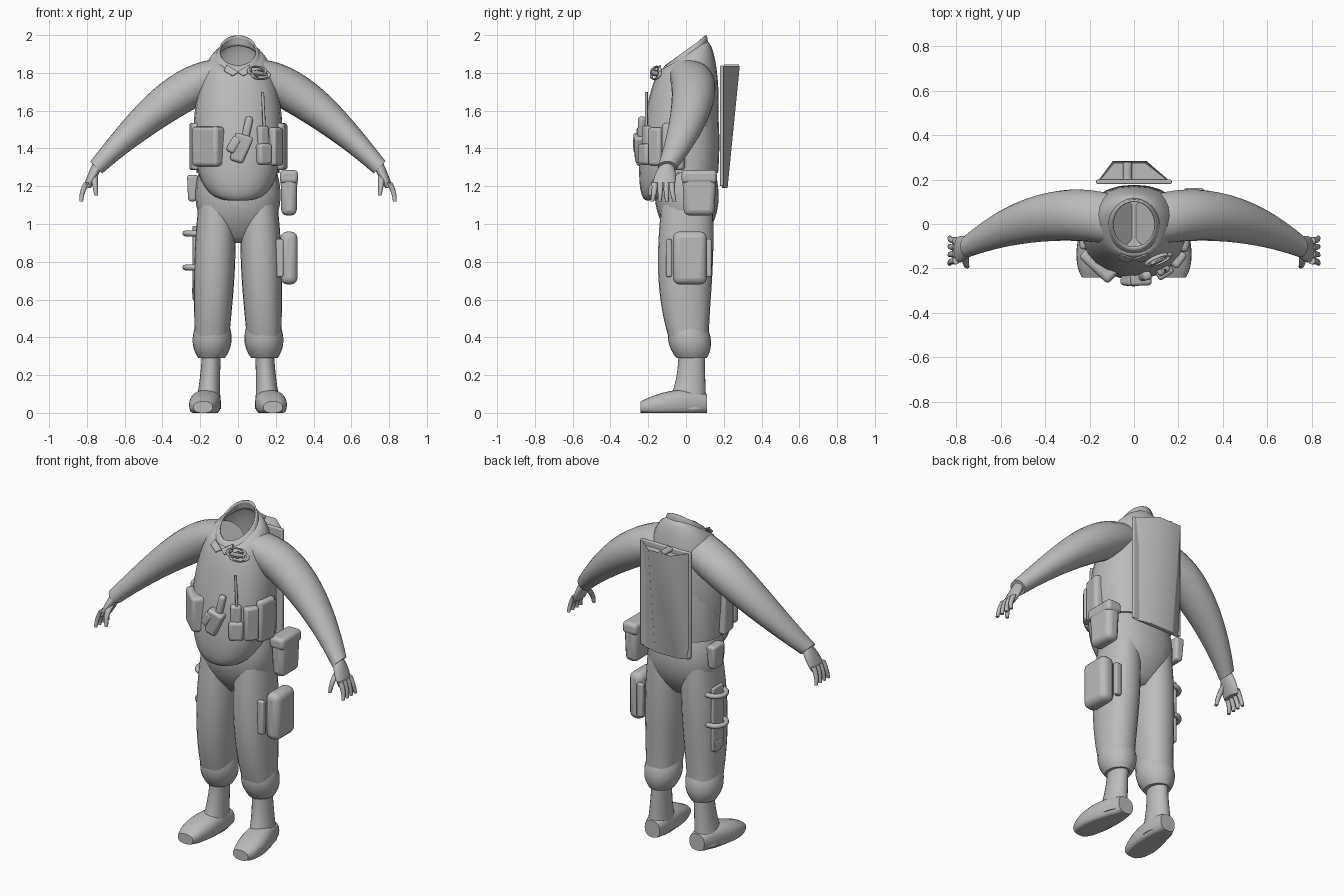
import bpy, bmesh, math
from mathutils import Vector, Euler, Matrix

X, Y, Z = Vector((1, 0, 0)), Vector((0, 1, 0)), Vector((0, 0, 1))

cube = bpy.data.objects.get("Cube")
if cube:
    bpy.data.objects.remove(cube)

grey = bpy.data.materials.new("plain_grey")
grey.use_nodes = True
grey.diffuse_color = (0.5, 0.5, 0.5, 1)
grey.node_tree.nodes["Principled BSDF"].inputs["Base Color"].default_value = grey.diffuse_color


def dress(ob):
    """Give an object the material and smooth shading with sharp edges kept."""
    ob.data.materials.append(grey)
    bpy.ops.object.select_all(action='DESELECT')
    ob.select_set(True)
    bpy.context.view_layer.objects.active = ob
    bpy.ops.object.shade_smooth_by_angle(angle=math.radians(50))


def finish(name, bm, bevel=0, thickness=0):
    bmesh.ops.recalc_face_normals(bm, faces=bm.faces)
    mesh = bpy.data.meshes.new(name)
    bm.to_mesh(mesh)
    bm.free()
    ob = bpy.data.objects.new(name, mesh)
    bpy.context.collection.objects.link(ob)
    if thickness:
        ob.modifiers.new("Thickness", 'SOLIDIFY').thickness = thickness
    if bevel:
        modifier = ob.modifiers.new("Bevel", 'BEVEL')
        modifier.width, modifier.segments = bevel, 3
    dress(ob)


def bezier(points, t):
    """Point on the curve steered by any number of control points."""
    points = [Vector(p).to_3d() for p in points]
    while len(points) > 1:
        points = [a.lerp(b, t) for a, b in zip(points, points[1:])]
    return points[0]


def sweep(name, spine, radii, u=X, v=Y, mirror=1, steps=12, sides=24, power=1.0, caps=True, thickness=0):
    """Skin ovals along a curve; radii hold the half sizes along u and v, and a slope."""
    bm = bmesh.new()
    loops = []
    for step in range(steps + 1):
        centre, size = bezier(spine, step / steps), bezier(radii, step / steps)
        loop = []
        for side in range(sides):
            angle = math.tau * side / sides
            c, s = (math.copysign(abs(w) ** power, w) for w in (math.cos(angle), math.sin(angle)))
            p = centre + u * size.x * c + (v + Z * size.z) * size.y * s
            loop.append(bm.verts.new((p.x * mirror, p.y, max(p.z, 0))))
        loops.append(loop)
    for low, high in zip(loops, loops[1:]):
        for i in range(sides):
            bm.faces.new((low[i - 1], low[i], high[i], high[i - 1]))
    if caps:
        bm.faces.new(loops[0])
        bm.faces.new(loops[-1])
    finish(name, bm, thickness=thickness)


def box(name, at, size, turn=(0, 0, 0), taper=1.0, bevel=0.015):
    """Bevelled box; taper scales its lower face."""
    bm = bmesh.new()
    bmesh.ops.create_cube(bm, size=1)
    for vert in bm.verts:
        if vert.co.z < 0:
            vert.co.xy *= taper
        vert.co *= Vector(size)
    spin = Euler([math.radians(a) for a in turn]).to_matrix().to_4x4()
    bm.transform(Matrix.Translation(at) @ spin)
    finish(name, bm, bevel)


def belt_box(name, around, width, height, depth=0.08, z=1.41, roll=0, **options):
    """Box set on the belly, so many degrees round from the front."""
    angle = math.radians(around)
    at = (math.sin(angle) * 0.23, -math.cos(angle) * 0.22 - 0.02, z)
    box(name, at, (width, depth, height), turn=(0, roll, around), **options)


def hoop(name, at, radius, tube, turn=(0, 0, 0), squash=1.0):
    bpy.ops.mesh.primitive_torus_add(
        location=at, rotation=[math.radians(a) for a in turn], major_radius=radius,
        minor_radius=tube, major_segments=24, minor_segments=8)
    ob = bpy.context.object
    ob.name, ob.scale.y = name, squash
    dress(ob)


# Vest with an overhanging belly, open at the neck, over a jacket with a straight hem
sweep("vest", spine=[(0, -0.12, 1.14), (0, -0.05, 1.1), (0, 0.01, 1.9), (0, -0.01, 1.89)],
      radii=[(0.06, 0.07, 0.2), (0.33, 0.28, 0), (0.24, 0.19, 0), (0.11, 0.12, 0.65)],
      steps=20, power=0.9, caps=False)
sweep("jacket", spine=[(0, 0, 1.27), (0, 0, 1.75)], radii=[(0.22, 0.17), (0.23, 0.19), (0.19, 0.15)], power=0.9)

# Upright collar, cut on a slope, with two front points
sweep("collar", spine=[(0, -0.02, 1.86), (0, 0, 1.92)], radii=[(0.13, 0.14, 0.6), (0.1, 0.11, 0.72)],
      steps=4, caps=False, thickness=0.01)
for mirror in (1, -1):
    box("collar_point", at=(mirror * 0.04, -0.155, 1.81), size=(0.08, 0.01, 0.04),
        turn=(-40, -30 * mirror, 20 * mirror), taper=0.7, bevel=0.004)

# Trouser seat
sweep("trouser_seat", spine=[(0, 0, 1.3), (0, 0.01, 0.9)],
      radii=[(0.2, 0.15), (0.24, 0.18), (0.25, 0.19), (0.1, 0.06)], power=0.9)

# Legs, boots, sleeves and hands on both sides
for mirror, side in ((1, "left"), (-1, "right")):
    sweep(side + "_trouser_leg", mirror=mirror, power=0.9,
          spine=[(0.11, 0.01, 1.25), (0.12, 0, 0.85), (0.13, -0.02, 0.6), (0.14, 0.02, 0.36)],
          radii=[(0.08, 0.12), (0.13, 0.17), (0.1, 0.14), (0.09, 0.1)])
    sweep(side + "_trouser_cuff", mirror=mirror, spine=[(0.135, 0.01, 0.46), (0.14, 0.03, 0.29)],
          radii=[(0.09, 0.1), (0.11, 0.12), (0.11, 0.12), (0.07, 0.08)])
    sweep(side + "_boot_shaft", mirror=mirror, spine=[(0.14, 0.03, 0.32), (0.15, 0.03, 0.15), (0.16, 0, 0.02)],
          radii=[(0.05, 0.07), (0.05, 0.07), (0.07, 0.11)])
    sweep(side + "_boot_foot", mirror=mirror, v=Z, power=0.8,
          spine=[(0.15, 0.11, 0.05), (0.16, 0, 0.06), (0.19, -0.15, 0.04), (0.185, -0.24, 0.03)],
          radii=[(0.05, 0.05), (0.08, 0.09), (0.1, 0.07), (0.05, 0.03)])
    sweep(side + "_sleeve", mirror=mirror, u=(X + Z).normalized(), steps=16,
          spine=[(0.06, 0.01, 1.8), (0.3, 0.08, 1.74), (0.55, 0.02, 1.51), (0.75, -0.1, 1.3)],
          radii=[(0.1, 0.11), (0.14, 0.13), (0.07, 0.1), (0.045, 0.05)])
    sweep(side + "_palm", mirror=mirror, spine=[(0.74, -0.1, 1.32), (0.8, -0.12, 1.19)],
          radii=[(0.03, 0.03), (0.03, 0.07), (0.02, 0.055)])
    for finger, spread in enumerate((-0.045, -0.015, 0.015, 0.045)):
        knuckle = Vector((0.8, spread - 0.12, 1.22))
        middle, tip = knuckle + X * 0.03 - Z * 0.05, knuckle + X * 0.03 + Y * spread * 0.3 - Z * 0.1
        sweep(f"{side}_finger_{finger + 1}", spine=[knuckle, middle, tip], mirror=mirror,
              radii=[(0.017, 0.017), (0.01, 0.01)], steps=4, sides=8)
    sweep(side + "_thumb", spine=[(0.76, -0.12, 1.26), (0.76, -0.19, 1.22), (0.75, -0.19, 1.15)],
          radii=[(0.02, 0.025), (0.01, 0.01)], mirror=mirror, steps=4, sides=8)

# Pouches around the belly
belt_box("right_front_pouch", around=-43, width=0.18, height=0.21, bevel=0.02)
belt_box("right_side_pouch", around=-80, width=0.11, height=0.25, depth=0.05)
belt_box("left_front_pouch", around=54, width=0.08, height=0.2)
belt_box("left_side_pouch", around=78, width=0.12, height=0.25, depth=0.06, bevel=0.02)

# Angled holster with a grip above it
belt_box("belly_holster", around=3, width=0.1, height=0.15, z=1.4, roll=18, taper=0.7)
belt_box("holster_grip", around=12, width=0.04, height=0.14, depth=0.04, z=1.5, roll=12)
belt_box("holster_flap", around=-5, width=0.05, height=0.09, z=1.42, roll=30)

# Radio with its aerial
belt_box("radio_pouch", around=34, width=0.08, height=0.11, z=1.37)
belt_box("radio_body", around=34, width=0.06, height=0.14, depth=0.05, z=1.45)
sweep("radio_aerial", spine=[(0.14, -0.21, 1.5), (0.13, -0.21, 1.7)], radii=[(0.008, 0.008)], sides=8, steps=1)

# Chest clasp of two loops and a bar
for number, offset in enumerate((-0.01, 0.01)):
    hoop(f"chest_clasp_loop_{number + 1}", at=(0.11 + offset, -0.16, 1.8 - offset), radius=0.05,
         tube=0.009, turn=(65, 0, 25), squash=0.5)
box("chest_clasp_bar", at=(0.11, -0.16, 1.8), size=(0.08, 0.02, 0.02), turn=(0, 10, 25), bevel=0.005)

# Back pack: a plate and a wedge that deepens upward, with a sunken top
box("pack_plate", at=(0, 0.19, 1.52), size=(0.34, 0.02, 0.64), bevel=0.006)
bm = bmesh.new()
bmesh.ops.create_cube(bm, size=1)
for vert in bm.verts:
    upper, outer = vert.co.z > 0, vert.co.y > 0
    depth = (0.285 if upper else 0.22) if outer else 0.19
    vert.co = (vert.co.x * (0.15 if outer else 0.33) - 0.02 * outer, depth, 1.84 if upper else 1.19)
top = max(bm.faces, key=lambda face: face.calc_center_median().z)
bmesh.ops.inset_region(bm, faces=[top], thickness=0.012)
bmesh.ops.translate(bm, verts=top.verts, vec=Z * -0.03)
finish("pack_wedge", bm, bevel=0.004)
sweep("pack_top_tube", spine=[(-0.03, 0.2, 1.83), (-0.03, 0.28, 1.83)], radii=[(0.02, 0.015)], v=Z, steps=1)

# Hip and thigh gear on the left
box("left_hip_pouch", at=(0.27, 0.07, 1.16), size=(0.09, 0.18, 0.23), taper=0.9, bevel=0.03)
box("left_hip_pouch_flap", at=(0.27, 0.07, 1.25), size=(0.096, 0.186, 0.07), bevel=0.02)
box("left_thigh_pouch", at=(0.27, 0.02, 0.82), size=(0.09, 0.18, 0.28), bevel=0.035)
for name, y in (("front", -0.09), ("rear", 0.12)):
    box(f"left_{name}_sheath", at=(0.22, y, 0.82), size=(0.04, 0.03, 0.2), bevel=0.008)

# Leg rig on the right: hip pouch, panel and outer loops
box("right_hip_pouch", at=(-0.24, 0.06, 1.19), size=(0.06, 0.11, 0.14), taper=0.8)
box("right_thigh_panel", at=(-0.23, 0.03, 0.8), size=(0.02, 0.1, 0.38), bevel=0.006)
box("right_thigh_tip", at=(-0.23, 0.03, 0.63), size=(0.03, 0.09, 0.07), taper=0.6)
for name, z in (("upper", 0.95), ("lower", 0.77)):
    hoop(f"right_{name}_thigh_loop", at=(-0.22, 0.03, z), radius=0.06, tube=0.015)
